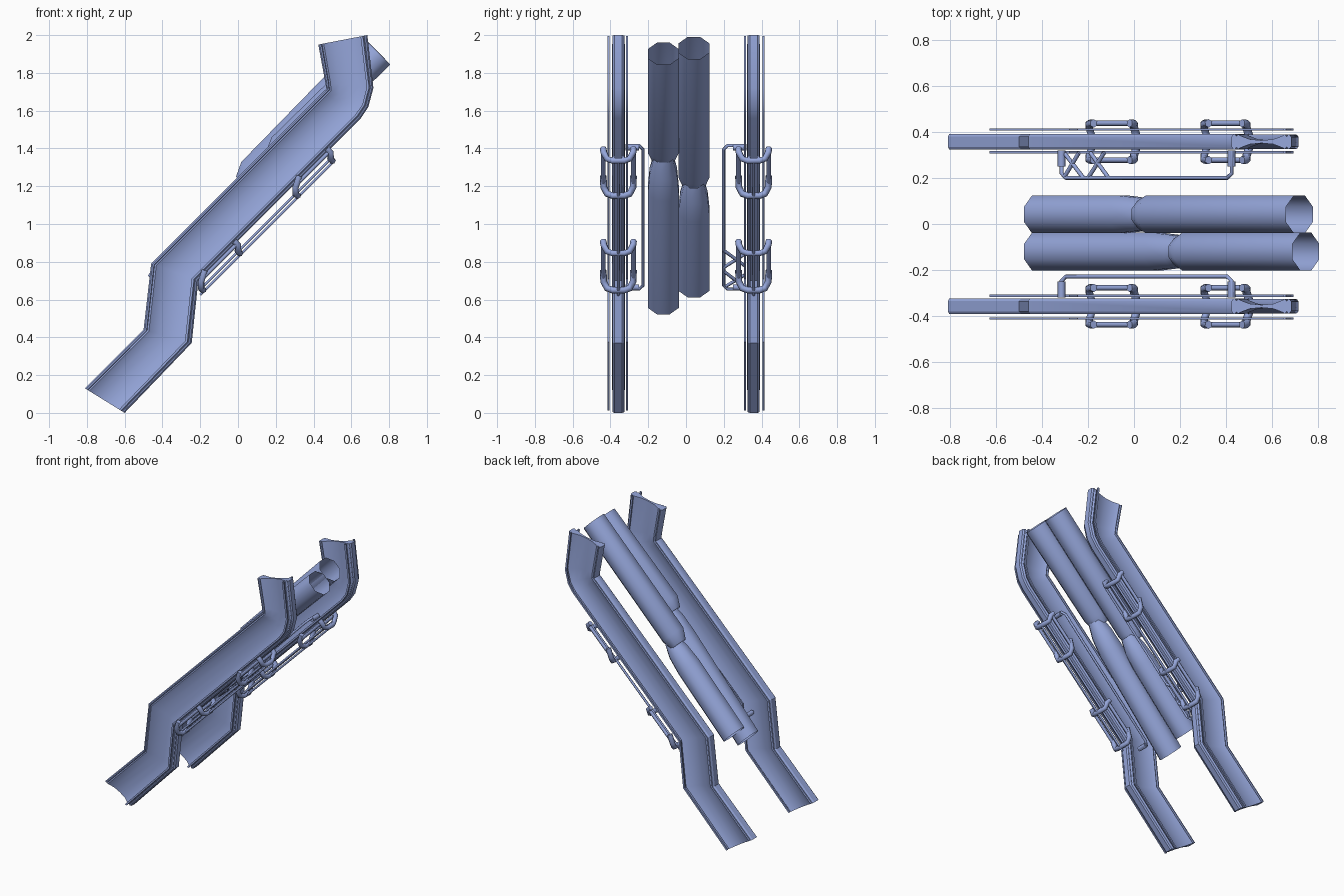
import bpy, bmesh, math
from mathutils import Vector

if "Cube" in bpy.data.objects:
    bpy.data.objects.remove(bpy.data.objects["Cube"])

R2 = math.sqrt(0.5)

# Blue-grey steel
steel = bpy.data.materials.new("steel_blue")
steel.diffuse_color = (.30, .38, .70, 1)
steel.use_nodes = True
steel.node_tree.nodes["Principled BSDF"].inputs["Base Color"].default_value = steel.diffuse_color


def add(name, data):
    ob = bpy.data.objects.new(name, data)
    bpy.context.collection.objects.link(ob)
    data.materials.append(steel)
    return ob


def loft(name, rings, angle, caps=True):
    """Skin a list of equal-sized closed rings."""
    bm = bmesh.new()
    rows = [[bm.verts.new(p) for p in ring] for ring in rings]
    n = len(rows[0])
    for a, b in zip(rows, rows[1:]):
        for i in range(n):
            j = (i + 1) % n
            bm.faces.new((a[i], a[j], b[j], b[i]))
    if caps:
        bm.faces.new(rows[0])
        bm.faces.new(rows[-1])
    bmesh.ops.recalc_face_normals(bm, faces=bm.faces)
    me = bpy.data.meshes.new(name)
    bm.to_mesh(me)
    bm.free()
    for p in me.polygons:
        p.use_smooth = True
    me.set_sharp_from_angle(angle=math.radians(angle))
    return add(name, me)


def rod(name, pts, r):
    cu = bpy.data.curves.new(name, 'CURVE')
    cu.dimensions = '3D'
    cu.bevel_depth = r
    cu.bevel_resolution = 1
    cu.use_fill_caps = True
    sp = cu.splines.new('POLY')
    sp.points.add(len(pts) - 1)
    for q, p in zip(sp.points, pts):
        q.co = (*p, 1)
    return add(name, cu)


# Side channel edges, top end to bottom end (x, z)
UPPER = [(.425, 1.95), (.462, 1.75), (.468, 1.715), (.45, 1.70), (-.46, .79), (-.50, .44), (-.81, .13)]
LOWER = [(.685, 2.0), (.717, 1.72), (.69, 1.62), (.65, 1.56), (-.21, .70), (-.245, .37), (-.60, 0.0)]


def channel(name, section, yc):
    rings = []
    for u, l in zip(UPPER, LOWER):
        u, l = Vector(u), Vector(l)
        ring = []
        for t, y in section:
            p = u.lerp(l, t)
            ring.append((p.x, yc + y, p.y))
        rings.append(ring)
    return loft(name, rings, 30)


# Half of the concave channel section, across the band (t) and out in y
half = [(0, .022), (.03, .034), (.06, .034), (.075, .024), (.11, .032), (.15, .026),
        (.3, .011), (.5, .006), (.7, .011), (.85, .026), (.89, .032), (.925, .022),
        (.94, .032), (.97, .03), (1, .02)]
body = half + [(t, -y) for t, y in reversed(half)]


def strip(t0, t1, y0, y1):
    return [(t0, y0), (t1, y0), (t1, y1), (t0, y1)]


def diag(s, off, y):
    """Point on the 45 degree slope: s is x along the line z = x + off."""
    return Vector((s, y, s + off))


for side, sy in (("front", -1), ("back", 1)):
    yc = .358 * sy
    channel(side + "_channel", body, yc)
    # Separate thin trim rails either side of the lower edge
    for k, d in (("outer", .053 * sy), ("inner", -.046 * sy)):
        channel(f"{side}_{k}_trim", strip(.86, .91, d - .005, d + .005), yc)

    # Clamps: pairs of hoops under the channel, joined by side bars
    for n, (s0, s1) in enumerate(((-.195, .0), (.305, .49))):
        for k, s, d in (("low", s0, 1), ("high", s1, -1)):
            half_hoop = [(s + .02 * d, .93, .08), (s, .89, .078), (s, .855, .06), (s + .01, .835, .03)]
            pts = [diag(a, o, yc + y) for a, o, y in half_hoop]
            pts += [diag(a, o, yc - y) for a, o, y in reversed(half_hoop)]
            rod(f"{side}_clamp_{n}_{k}", pts, .018)
        for k, y in (("a", .08), ("b", -.08)):
            rod(f"{side}_clamp_{n}_bar_{k}", [diag(s0, .9, yc + y), diag(s1, .9, yc + y)], .012)
    # Rods joining the clamps
    for n, (dy, off) in enumerate(((-.025, .855), (0, .825), (.025, .855))):
        rod(f"{side}_clamp_rod_{n}", [diag(-.2, off, yc + dy), diag(.5, off, yc + dy)], .008)

    # Inner handrail with bent ends
    yr = .2 if sy > 0 else -.228
    y0 = .32 * sy
    rod(side + "_handrail", [diag(-.315, .97, y0), diag(-.315, .97, yr + .02 * sy),
                             diag(-.295, .97, yr), diag(.405, .99, yr),
                             diag(.425, .99, yr + .02 * sy), diag(.425, .99, y0)], .009)
    for n, s in enumerate((-.315, .425)):
        rod(f"{side}_handrail_foot_{n}", [diag(s, .98, .32 * sy), diag(s, .98, .25 * sy)], .017)

# Zigzag brace on the back handrail
for n, (s0, y0, s1, y1) in enumerate(((-.30, .305, -.22, .2), (-.30, .21, -.24, .31),
                                      (-.20, .2, -.13, .31), (-.19, .31, -.11, .2))):
    rod(f"brace_{n}", [diag(s0, .97, y0), diag(s1, .97, y1)], .009)


# Open octagonal tubes: rings given as (x, z, scale), each square to the slope
def tube(name, yc, stations):
    r = .082 / math.cos(math.pi / 8)
    rings = []
    for x, z, k in stations:
        ring = []
        for i in range(8):
            a = (i + .5) * math.pi / 4
            v = r * k * math.sin(a)
            ring.append((x - v * R2, yc + r * k * math.cos(a), z + v * R2))
        rings.append(ring)
    loft(name, rings, 50, caps=False)


tube("back_tube_lower", .042, [(-.42, .67, 1), (-.05, 1.07, 1), (.03, 1.155, .88), (.09, 1.225, .6)])
tube("back_tube_upper", .042, [(.03, 1.21, .7), (.075, 1.27, 1), (.72, 1.932, 1)])
tube("front_tube_lower", -.12, [(-.42, .58, 1), (.10, 1.18, 1), (.18, 1.28, .88), (.24, 1.36, .6)])
tube("front_tube_upper", -.12, [(.19, 1.345, .7), (.235, 1.4, 1), (.748, 1.902, 1)])
